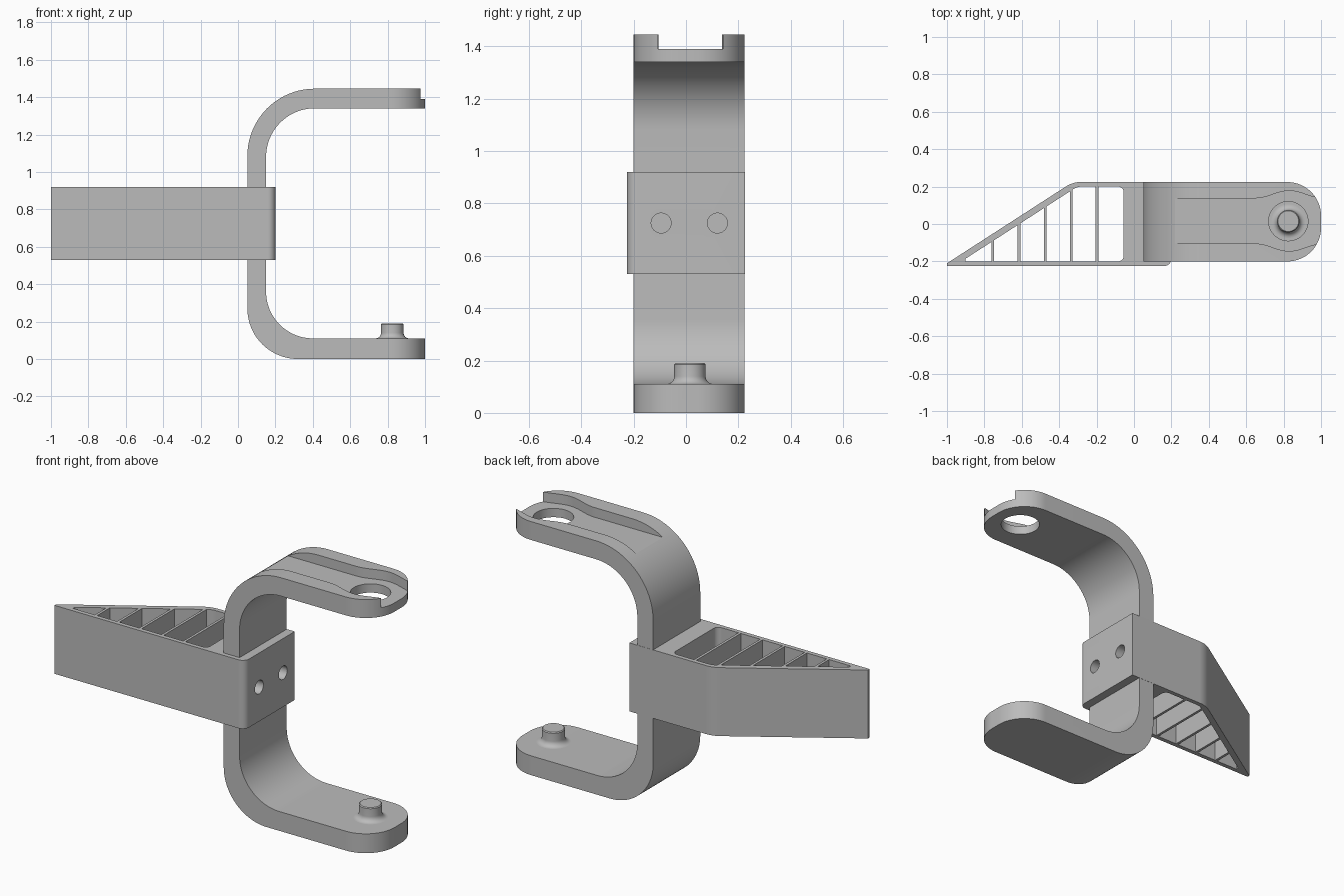
import bpy, bmesh, math
from mathutils import Vector, Matrix

cube = bpy.data.objects.get("Cube")
if cube:
    bpy.data.objects.remove(cube)

grey = bpy.data.materials.new("plain grey")
GREY = (0.5, 0.5, 0.5, 1)
grey.diffuse_color = GREY
grey.use_nodes = True
grey.node_tree.nodes["Principled BSDF"].inputs["Base Color"].default_value = GREY


def rounded(corners, steps=20):
    """Outline from (x, y, radius) corners, each filleted with an arc."""
    out = []
    for i, (x, y, r) in enumerate(corners):
        p = Vector((x, y))
        if not r:
            out.append(p)
            continue
        a = (Vector(corners[i - 1][:2]) - p).normalized()
        b = (Vector(corners[(i + 1) % len(corners)][:2]) - p).normalized()
        half = a.angle(b) / 2
        centre = p + (a + b).normalized() * r / math.sin(half)
        start = p + a * r / math.tan(half) - centre
        end = p + b * r / math.tan(half) - centre
        sweep = start.angle_signed(end)
        for k in range(steps + 1):
            out.append(centre + Matrix.Rotation(-sweep * k / steps, 2) @ start)
    return out


def finish(name, bm):
    bmesh.ops.recalc_face_normals(bm, faces=bm.faces)
    mesh = bpy.data.meshes.new(name)
    bm.to_mesh(mesh)
    bm.free()
    mesh.materials.append(grey)
    ob = bpy.data.objects.new(name, mesh)
    bpy.context.collection.objects.link(ob)
    return ob


def prism(name, outline, lo, hi, upright=False):
    """Extrude an outline along z, or along y when upright."""
    bm = bmesh.new()
    place = (lambda p: (p[0], lo, p[1])) if upright else (lambda p: (p[0], p[1], lo))
    face = bm.faces.new([bm.verts.new(place(p)) for p in outline])
    grown = bmesh.ops.extrude_face_region(bm, geom=[face])["geom"]
    step = Vector((0, hi - lo, 0)) if upright else Vector((0, 0, hi - lo))
    bmesh.ops.translate(bm, vec=step, verts=[v for v in grown if isinstance(v, bmesh.types.BMVert)])
    return finish(name, bm)


def cylinder(name, radius, depth, matrix):
    bm = bmesh.new()
    bmesh.ops.create_cone(bm, cap_ends=True, segments=48, radius1=radius,
                          radius2=radius, depth=depth, matrix=matrix)
    return finish(name, bm)


def activate(ob):
    bpy.ops.object.select_all(action='DESELECT')
    ob.select_set(True)
    bpy.context.view_layer.objects.active = ob


def combine(ob, tools, operation='DIFFERENCE'):
    for tool in tools:
        tool.hide_render = True
        mod = ob.modifiers.new("cut", 'BOOLEAN')
        mod.operation, mod.solver, mod.object = operation, 'EXACT', tool
        activate(ob)
        bpy.ops.object.modifier_apply(modifier=mod.name)


def discard(tools):
    for tool in tools:
        bpy.data.objects.remove(tool)


BACK = 0.225
PIN_X, PIN_Y = 0.825, 0.015

# C-shaped bracket: side profile trimmed by a plan with a rounded tip
bracket = prism("bracket", rounded([
    (1, 0, 0), (0.05, 0, 0.27), (0.05, 1.445, 0.36), (1, 1.445, 0),
    (1, 1.34, 0), (0.15, 1.34, 0.26), (0.15, 0.11, 0.25), (1, 0.11, 0)]),
    -0.3, 0.3, upright=True)
plan = prism("plan", rounded([
    (0, -0.2, 0), (1, -0.2, 0.18), (1, BACK - 0.001, 0.18), (0, BACK - 0.001, 0)]), -0.1, 1.6)
combine(bracket, [plan], 'INTERSECT')

# Channel along the upper arm, swelling around the hole
def channel_half(x):
    t = max(-1, min(1, (x - 0.83) / 0.18))
    return 0.121 + 0.02 * (1 + math.cos(math.pi * t))

stations = [0.1] + [0.65 + 0.0125 * i for i in range(30)]
channel = prism("channel",
                [(x, 0.0165 - channel_half(x)) for x in stations] +
                [(x, 0.0165 + channel_half(x)) for x in reversed(stations)], 1.39, 1.5)
pin_hole = cylinder("pin_hole", 0.105, 0.4, Matrix.Translation((PIN_X, PIN_Y, 1.4)))
combine(bracket, [channel, pin_hole])

# Pin on the lower arm with a flared foot
foot = [(0.06 + 0.03 * (1 - math.sin(a)), 0.14 - 0.03 * math.cos(a))
        for a in [math.pi / 2 * k / 8 for k in range(9)]]
profile = [(0, 0.1), (0.09, 0.1)] + foot + [(0.06, 0.185), (0.055, 0.19), (0, 0.19)]
bm = bmesh.new()
verts = [bm.verts.new((PIN_X + r, PIN_Y, z)) for r, z in profile]
edges = [bm.edges.new(pair) for pair in zip(verts, verts[1:])]
bmesh.ops.spin(bm, geom=verts + edges, cent=(PIN_X, PIN_Y, 0), axis=(0, 0, 1),
               angle=math.tau, steps=48)
bmesh.ops.remove_doubles(bm, verts=bm.verts, dist=0.0005)
pin = finish("pin", bm)

# Wedge-shaped mount that grips the bracket
LOW, HIGH, SLOPE = 0.53, 0.92, 0.645
mount = prism("mount", rounded([
    (-1, -0.225, 0), (0.2, -0.225, 0.04), (0.2, BACK, 0), (-0.326, BACK, 0.15),
    (-1, -0.21, 0)]), LOW, HIGH)

# Open cells between the thin ribs
def cell_top(x):
    return min(0.2, -0.185 + SLOPE * (x + 0.9))

bend = -0.9 + 0.385 / SLOPE
walls = [-0.9, -0.755, -0.615, -0.475, -0.335, -0.198, -0.055]
cells = []
for i, (x0, x1) in enumerate(zip(walls, walls[1:])):
    x0 += 0.0075 if i else 0
    last = i == len(walls) - 2
    x1 -= 0 if last else 0.0075
    r = 0.03 if last else 0
    corners = [(x0, -0.2, 0), (x1, -0.2, r), (x1, cell_top(x1), r)]
    if x0 < bend < x1:
        corners.append((bend, 0.2, 0.08))
    corners.append((x0, cell_top(x0), 0))
    cells.append(prism("cell", rounded(corners), LOW - 0.1, HIGH + 0.1))
combine(mount, cells)

# Pair of bolt holes through the grip
bolts = [cylinder("bolt_hole", 0.038, 0.4,
                  Matrix.Translation((0.1, y, 0.725)) @ Matrix.Rotation(math.pi / 2, 4, 'Y'))
         for y in (-0.095, 0.12)]
for part in (mount, bracket):
    combine(part, bolts)
discard([plan, channel, pin_hole] + cells + bolts)

for part in (bracket, mount, pin):
    activate(part)
    bpy.ops.object.shade_smooth_by_angle(angle=math.radians(30))
